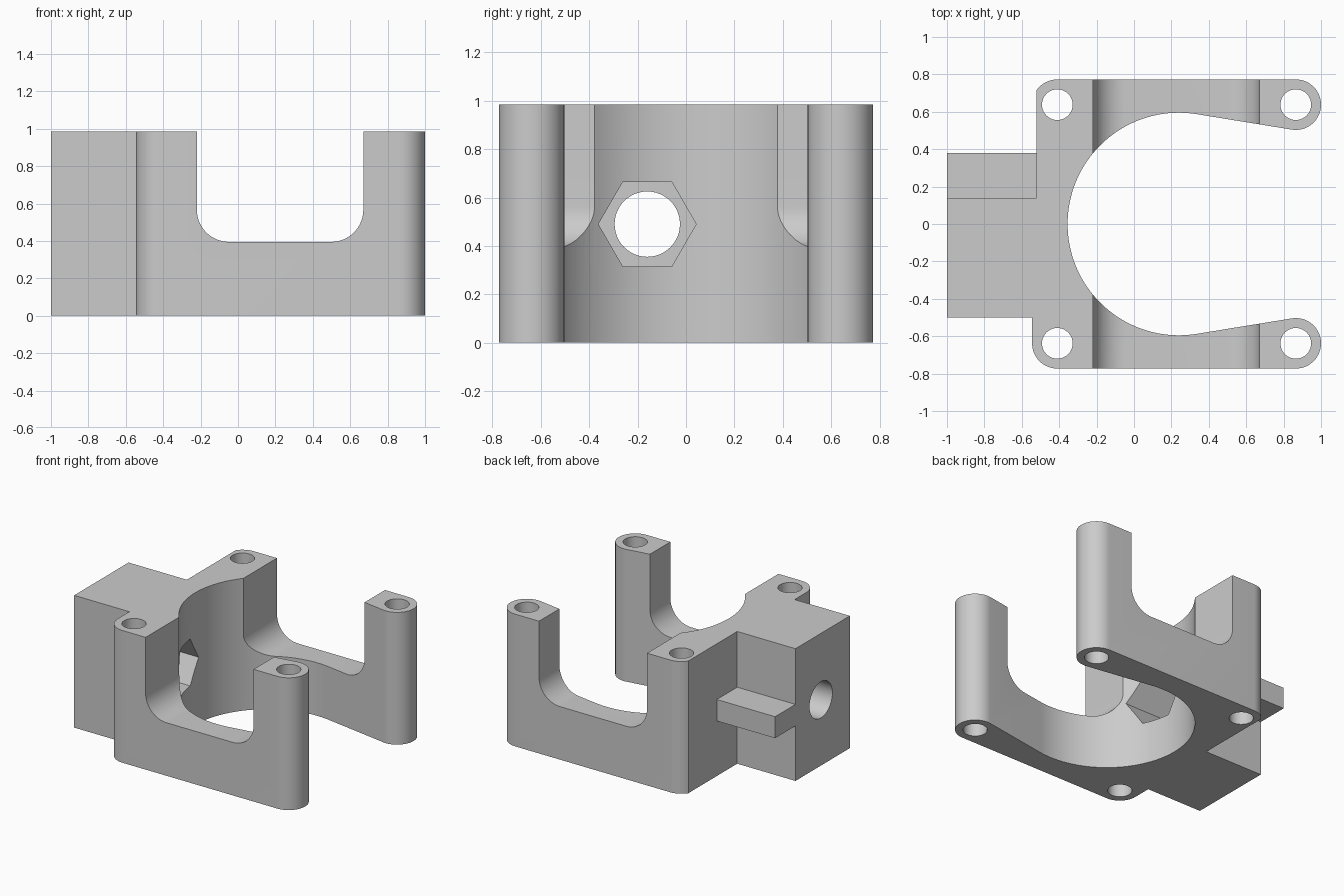
import bpy
from math import sin, cos, radians
from mathutils import Matrix

if "Cube" in bpy.data.objects:
    bpy.data.objects.remove(bpy.data.objects["Cube"], do_unlink=True)

H = 0.985                 # overall height
BOSS_R = 0.135            # corner boss radius
XL, XR, YB = -0.41, 0.865, 0.638
BORE_X, BORE_R = 0.24, 0.595

grey = bpy.data.materials.new("plain grey")
grey.use_nodes = True
grey.diffuse_color = (0.6, 0.6, 0.6, 1)
grey.node_tree.nodes["Principled BSDF"].inputs["Base Color"].default_value = (0.6, 0.6, 0.6, 1)


def arc(cx, cy, r, start, end, steps):
    angles = [radians(start + (end - start) * i / steps) for i in range(steps + 1)]
    return [(cx + r * cos(a), cy + r * sin(a)) for a in angles]


def prism(name, points, low, high, axis="z"):
    """Extrude a 2D profile along z, or along y (profile in x,z), or x (profile in y,z)."""
    place = {"z": lambda u, v, d: (u, v, d),
             "y": lambda u, v, d: (u, d, v),
             "x": lambda u, v, d: (d, u, v)}[axis]
    n = len(points)
    verts = [place(u, v, d) for d in (low, high) for u, v in points]
    faces = [list(range(n))[::-1], list(range(n, 2 * n))]
    faces += [[i, (i + 1) % n, n + (i + 1) % n, n + i] for i in range(n)]
    if axis == "y":
        faces = [f[::-1] for f in faces]
    mesh = bpy.data.meshes.new(name)
    mesh.from_pydata(verts, [], faces)
    mesh.materials.append(grey)
    obj = bpy.data.objects.new(name, mesh)
    bpy.context.collection.objects.link(obj)
    return obj


def activate(obj):
    bpy.ops.object.select_all(action="DESELECT")
    obj.select_set(True)
    bpy.context.view_layer.objects.active = obj


def combine(target, other, operation="DIFFERENCE"):
    mod = target.modifiers.new(operation.lower(), "BOOLEAN")
    mod.operation, mod.solver, mod.object = operation, "EXACT", other
    activate(target)
    bpy.ops.object.modifier_apply(modifier=mod.name)
    bpy.data.objects.remove(other, do_unlink=True)


# Clamp body: outer bosses, side block and open bore in one outline
outline = []
outline += arc(XR, YB, BOSS_R, -98.6, 90, 32)             # rear right boss
outline += arc(XL, YB, BOSS_R, 90, 144.6, 10)             # rear left corner, cut flat
outline += [(-0.52, 0.14), (-1, 0.14), (-1, -0.5), (XL - BOSS_R, -0.5)]
outline += arc(XL, -YB, BOSS_R, 180, 270, 16)             # front left corner
outline += arc(XR, -YB, BOSS_R, -90, 98.6, 32)            # front right boss
outline += arc(BORE_X, 0, BORE_R, 278.6, 81.4, 80)        # bore
body = prism("clamp_body", outline, 0, H)

# Rounded saddle notch through both arms
r = 0.172
notch = [(-0.22, 1.2)] + arc(-0.22 + r, 0.395 + r, r, 180, 270, 16)
notch += arc(0.67 - r, 0.395 + r, r, 270, 360, 16) + [(0.67, 1.2)]
combine(body, prism("notch_cutter", notch, -1, 1, "y"))

# Vertical bolt holes
for x in (XL, XR):
    for y in (-YB, YB):
        hole = arc(x, y, 0.082, 0, 360, 40)[:-1]
        combine(body, prism("bolt_hole_cutter", hole, -0.1, 1.2))

# Cross hole and hexagonal nut pocket
cross = arc(-0.16, 0.49, BOSS_R, 0, 360, 48)[:-1]
combine(body, prism("cross_hole_cutter", cross, -1.1, 0, "x"))
pocket = arc(-0.16, 0.49, 0.202, 0, 360, 6)[:-1]
combine(body, prism("nut_pocket_cutter", pocket, -0.7, 0, "x"))

# Side tab beside the block
tab = prism("side_tab", [(-1, 0.14), (-0.52, 0.14), (-0.52, 0.38), (-1, 0.38)], 0.41, 0.57)
combine(body, tab, "UNION")

activate(body)
bpy.ops.object.shade_smooth_by_angle(angle=radians(30))
